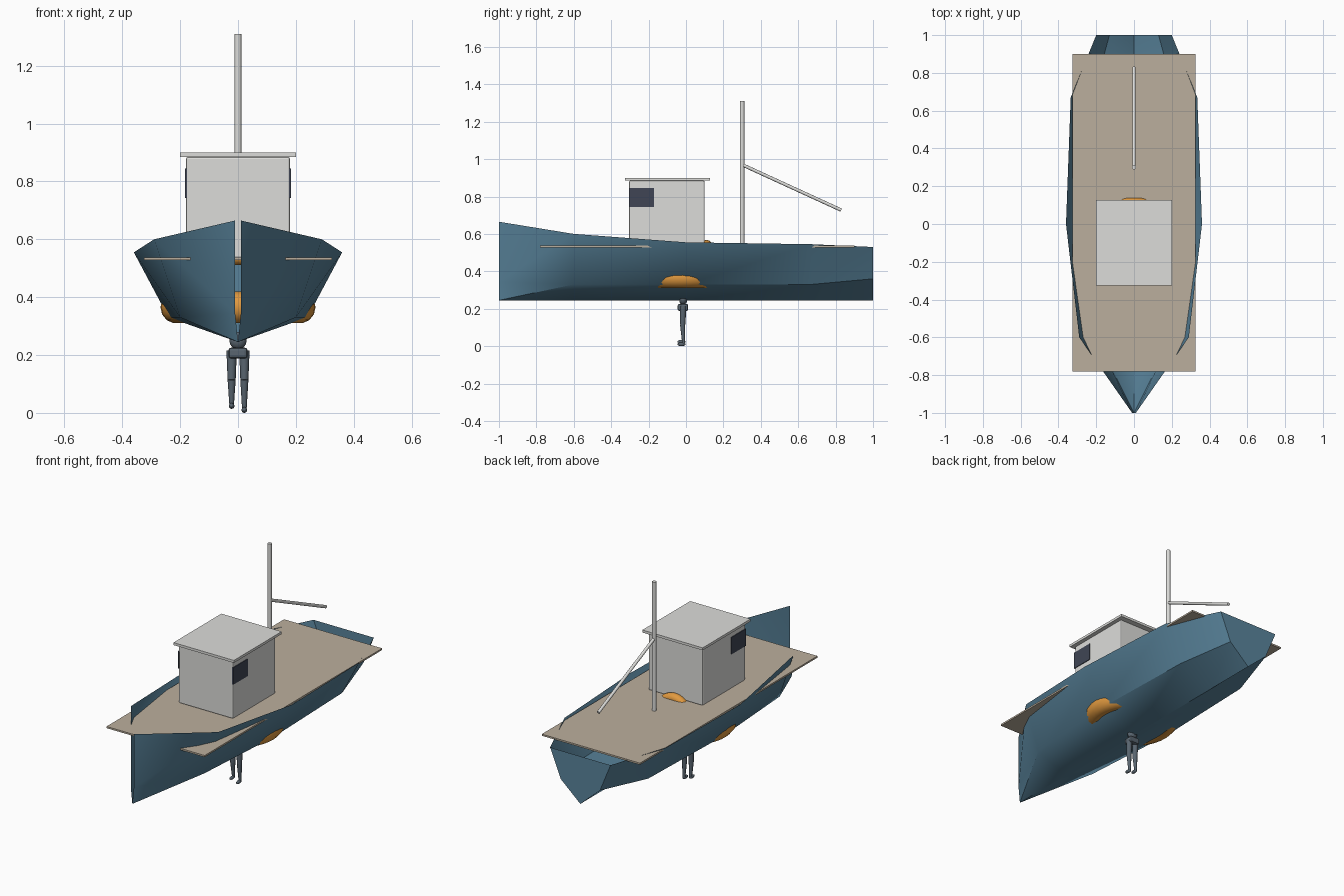
import bpy, bmesh, math
from mathutils import Vector

if "Cube" in bpy.data.objects:
    bpy.data.objects.remove(bpy.data.objects["Cube"])


def material(name, rgb):
    m = bpy.data.materials.new(name)
    m.use_nodes = True
    m.diffuse_color = (*rgb, 1)
    m.node_tree.nodes["Principled BSDF"].inputs["Base Color"].default_value = (*rgb, 1)
    return m


BLUE = material("steel blue", (0.10, 0.23, 0.33))
TAN = material("weathered tan", (0.50, 0.43, 0.34))
WHITE = material("off white", (0.72, 0.72, 0.70))
GLASS = material("dark glass", (0.05, 0.06, 0.09))
ORANGE = material("buoy orange", (0.75, 0.32, 0.05))
SLATE = material("slate grey", (0.10, 0.13, 0.16))


def finish(name, mat, smooth=True):
    ob = bpy.context.object
    ob.name = name
    ob.data.materials.append(mat)
    if smooth:
        bpy.ops.object.shade_smooth_by_angle(angle=math.radians(40))
    return ob


def box(name, mat, low, high, bevel=0):
    low, high = Vector(low), Vector(high)
    bpy.ops.mesh.primitive_cube_add(size=1, location=(low + high) / 2)
    ob = bpy.context.object
    ob.scale = high - low
    bpy.ops.object.transform_apply(location=False, rotation=False, scale=True)
    if bevel:
        mod = ob.modifiers.new("Bevel", "BEVEL")
        mod.width, mod.segments = bevel, 2
    return finish(name, mat, False)


def rod(name, mat, a, b, r1, r2=None, sides=12):
    a, b = Vector(a), Vector(b)
    bpy.ops.mesh.primitive_cone_add(
        vertices=sides, radius1=r1, radius2=r1 if r2 is None else r2,
        depth=(b - a).length, location=(a + b) / 2,
        rotation=(b - a).to_track_quat("Z", "Y").to_euler())
    return finish(name, mat)


def ball(name, mat, centre, scale):
    bpy.ops.mesh.primitive_uv_sphere_add(segments=16, ring_count=8, radius=1, location=centre)
    bpy.context.object.scale = scale
    return finish(name, mat)


def ring(name, mat, centre, major, minor, tilt=0):
    bpy.ops.mesh.primitive_torus_add(
        location=centre, rotation=(tilt, 0, 0), major_radius=major,
        minor_radius=minor, major_segments=40, minor_segments=14)
    return finish(name, mat)


# Hull: open shell, each station is y, sheer x, sheer z, chine x, chine z
KEEL = 0.245
stations = [
    (-1.0, 0.01, 0.665, 0.01, 0.345),
    (-0.6, 0.29, 0.60, 0.20, 0.33),
    (0.0, 0.36, 0.555, 0.24, 0.33),
    (0.67, 0.335, 0.545, 0.22, 0.33),
    (1.0, 0.20, 0.53, 0.13, 0.36),
]
bm = bmesh.new()
rows = []
for y, sx, sz, cx, cz in stations:
    points = [(-sx, y, sz), (-cx, y, cz), (0, y, KEEL), (cx, y, cz), (sx, y, sz)]
    rows.append([bm.verts.new(p) for p in points])
for a, b in zip(rows, rows[1:]):
    for i in range(4):
        # Diagonals run from the keel out to the chine, and mirror port to starboard
        if i < 2:
            bm.faces.new((a[i], a[i + 1], b[i]))
            bm.faces.new((a[i + 1], b[i + 1], b[i]))
        else:
            bm.faces.new((a[i], a[i + 1], b[i + 1]))
            bm.faces.new((a[i], b[i + 1], b[i]))
bm.faces.new(rows[-1])
bmesh.ops.recalc_face_normals(bm, faces=bm.faces)
transom = max(bm.faces, key=lambda f: f.calc_center_median().y)
if transom.normal.y < 0:
    bmesh.ops.reverse_faces(bm, faces=bm.faces)
mesh = bpy.data.meshes.new("hull")
bm.to_mesh(mesh)
bm.free()
hull = bpy.data.objects.new("hull", mesh)
bpy.context.collection.objects.link(hull)
bpy.ops.object.select_all(action="DESELECT")
hull.select_set(True)
bpy.context.view_layer.objects.active = hull
finish("hull", BLUE)

# Deck, cabin and roof
box("deck", TAN, (-0.325, -0.78, 0.528), (0.325, 0.90, 0.538))
box("cabin", WHITE, (-0.18, -0.305, 0.535), (0.18, 0.10, 0.885), 0.008)
box("roof", WHITE, (-0.2, -0.325, 0.885), (0.2, 0.128, 0.90))

# Side windows
for side, label in ((1, "left"), (-1, "right")):
    xs = sorted((side * 0.176, side * 0.184))
    box(label + "_window", GLASS, (xs[0], -0.306, 0.743), (xs[1], -0.17, 0.845))

# Mast and boom
rod("mast", WHITE, (0, 0.3, 0.53), (0, 0.3, 1.31), 0.012)
rod("boom", WHITE, (0, 0.3, 0.97), (0, 0.83, 0.727), 0.009)

# Large float ring through the hull and a small one behind the cabin
ring("float_ring", ORANGE, (0, -0.02, 0.365), 0.212, 0.056)
ring("life_ring", ORANGE, (0, 0.11, 0.455), 0.085, 0.028, math.pi / 2)

# Hanging legs under the keel
ball("waist", SLATE, (0, -0.015, 0.25), (0.03, 0.022, 0.03))
box("hips", SLATE, (-0.033, -0.045, 0.188), (0.033, 0.012, 0.226), 0.01)
for side, label in ((1, "left"), (-1, "right")):
    foot_z = 0.014 if side > 0 else 0.028
    x = side * 0.022
    knee = (x, -0.018, 0.115)
    ankle = (x, -0.012, foot_z)
    rod(label + "_thigh", SLATE, (x, -0.015, 0.215), knee, 0.018, 0.014)
    rod(label + "_shin", SLATE, knee, ankle, 0.014, 0.008)
    ball(label + "_foot", SLATE, (x, -0.024, foot_z - 0.004), (0.01, 0.022, 0.01))
